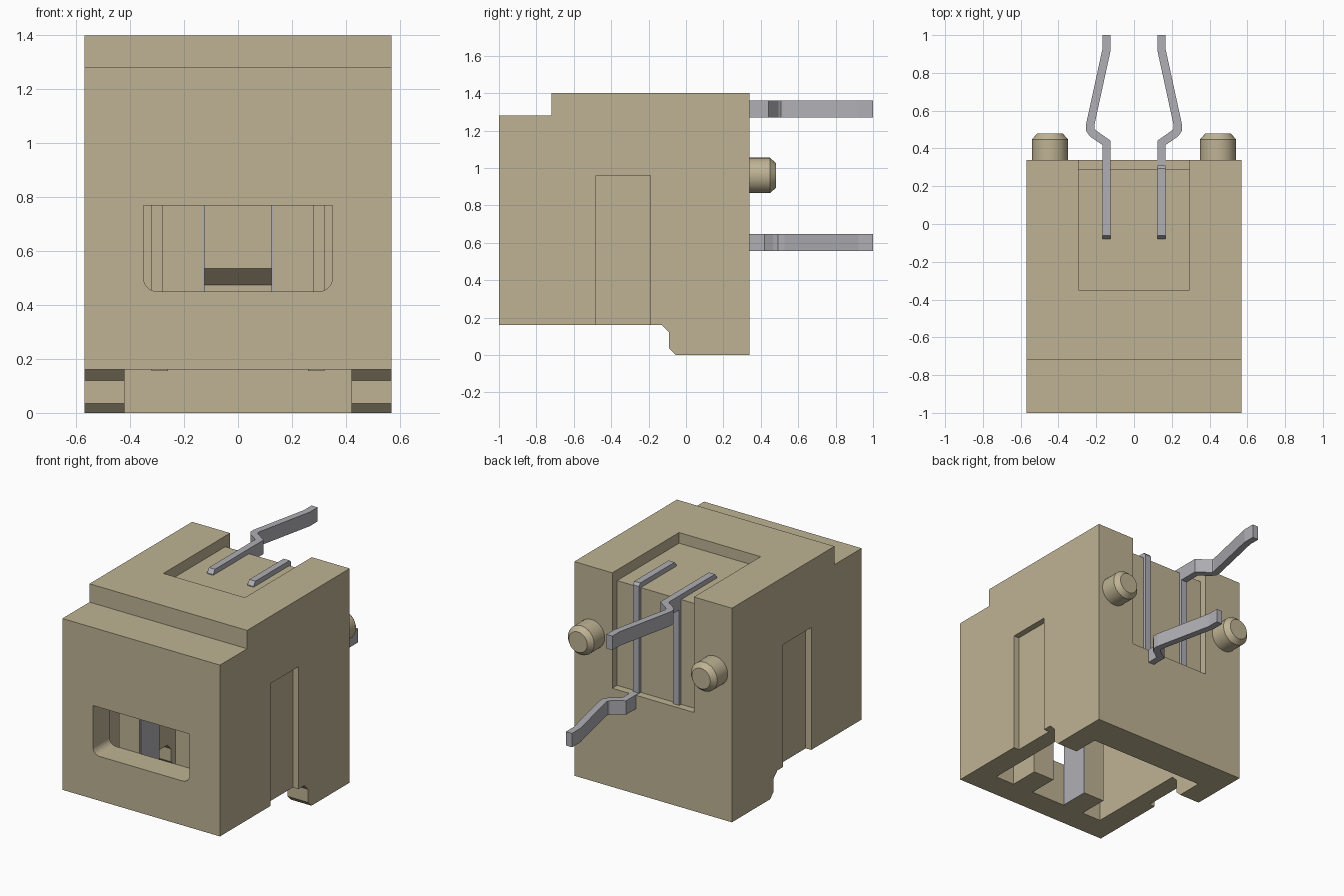
import bpy, bmesh, math
from mathutils import Vector

cube = bpy.data.objects.get("Cube")
if cube:
    bpy.data.objects.remove(cube, do_unlink=True)


def material(name, rgb):
    m = bpy.data.materials.new(name)
    m.use_nodes = True
    m.diffuse_color = (*rgb, 1)
    m.node_tree.nodes["Principled BSDF"].inputs["Base Color"].default_value = (*rgb, 1)
    return m


TAN = material("tan plastic", (0.52, 0.45, 0.295))
METAL = material("grey metal", (0.43, 0.43, 0.46))


def prism(name, pts, axis, lo, hi, mat):
    """Extrude a flat outline along an axis; outline uses the other two axes in order."""
    def place(p, d):
        v = list(p)
        v.insert(axis, d)
        return v
    bm = bmesh.new()
    ends = [[bm.verts.new(place(p, d)) for p in pts] for d in (lo, hi)]
    n = len(pts)
    bm.faces.new(ends[0])
    bm.faces.new(ends[1])
    for i in range(n):
        j = (i + 1) % n
        bm.faces.new((ends[0][i], ends[0][j], ends[1][j], ends[1][i]))
    bmesh.ops.recalc_face_normals(bm, faces=bm.faces)
    me = bpy.data.meshes.new(name)
    bm.to_mesh(me)
    bm.free()
    me.materials.append(mat)
    ob = bpy.data.objects.new(name, me)
    bpy.context.collection.objects.link(ob)
    return ob


def box(name, x, y, z, mat=TAN):
    return prism(name, [(x[0], y[0]), (x[1], y[0]), (x[1], y[1]), (x[0], y[1])], 2, z[0], z[1], mat)


def cut(target, cutter):
    cutter.hide_render = True
    mod = target.modifiers.new("cut", "BOOLEAN")
    mod.operation = "DIFFERENCE"
    mod.solver = "EXACT"
    mod.object = cutter
    bpy.context.view_layer.objects.active = target
    bpy.ops.object.modifier_apply(modifier=mod.name)
    bpy.data.objects.remove(cutter, do_unlink=True)


def strip(name, path, t, z):
    """Bent flat strip: offset a plan path to both sides and extrude it in z."""
    path = [Vector(p) for p in path]
    left, right = [], []
    for i, p in enumerate(path):
        a = (p - path[i - 1]).normalized() if i else (path[1] - p).normalized()
        b = (path[i + 1] - p).normalized() if i < len(path) - 1 else a
        d = (a + b).normalized()
        off = Vector((-d.y, d.x)) * (t / 2 / max(0.5, d.dot(a)))
        left.append(tuple(p + off))
        right.append(tuple(p - off))
    return prism(name, left + right[::-1], 2, z[0], z[1], METAL)


# Housing from its side profile
body = prism("housing", [(-1, 0.16), (-1, 1.28), (-0.72, 1.28), (-0.72, 1.4), (0.34, 1.4), (0.34, 0),
                         (-0.055, 0), (-0.09, 0.035), (-0.09, 0.12), (-0.13, 0.16)], 0, -0.57, 0.57, TAN)

# Plug cavity open at the bottom
cut(body, box("cavity_cutter", (-0.42, 0.42), (-0.83, 0.12), (-0.2, 0.96)))

# Front window with rounded lower corners
R = 0.05
window = [(-0.35, 0.77)]
for cx, start in ((-0.35 + R, 180), (0.35 - R, 270)):
    for k in range(7):
        a = math.radians(start + 15 * k)
        window.append((cx + R * math.cos(a), 0.45 + R + R * math.sin(a)))
window.append((0.35, 0.77))
cut(body, prism("window_cutter", window, 1, -1.2, -0.7, TAN))

# Recess over the top and down the back
cut(body, prism("recess_cutter", [(-0.35, 1.6), (-0.35, 1.33), (0.29, 1.33), (0.29, 0.645),
                                  (0.6, 0.645), (0.6, 1.6)], 0, -0.295, 0.295, TAN))

# Shallow slots in both sides
for s in (-1, 1):
    cut(body, box("slot_cutter", sorted((s * 0.53, s * 0.7)), (-0.48, -0.19), (0.05, 0.96)))

for s, side in ((1, "left"), (-1, "right")):
    def span(a, b):
        return sorted((s * a, s * b))
    # Guide pillars behind the window, with contact plates on the inner faces
    box(side + "_guide_pillar", span(0.132, 0.28), (-0.83, -0.63), (0.16, 0.965))
    box(side + "_contact_plate", span(0.125, 0.132), (-0.825, -0.63), (0.16, 0.96), METAL)
    # Ribs on the rear cavity wall
    box(side + "_rear_rib", span(0.26, 0.32), (0.08, 0.13), (0.155, 0.965))

    # Chamfered locating pegs on the back
    profile = [(0.30, 0.095), (0.448, 0.095), (0.48, 0.067)]
    bm = bmesh.new()
    N = 32
    rings = [[bm.verts.new((s * 0.445 + r * math.cos(2 * math.pi * k / N), y,
                            0.96 + r * math.sin(2 * math.pi * k / N))) for k in range(N)]
             for y, r in profile]
    for r0, r1 in zip(rings, rings[1:]):
        for k in range(N):
            bm.faces.new((r0[k], r0[(k + 1) % N], r1[(k + 1) % N], r1[k]))
    bm.faces.new(rings[0])
    bm.faces.new(rings[-1])
    bmesh.ops.recalc_face_normals(bm, faces=bm.faces)
    me = bpy.data.meshes.new(side + "_peg")
    bm.to_mesh(me)
    bm.free()
    me.materials.append(TAN)
    peg = bpy.data.objects.new(side + "_peg", me)
    bpy.context.collection.objects.link(peg)
    bpy.ops.object.select_all(action="DESELECT")
    peg.select_set(True)
    bpy.context.view_layer.objects.active = peg
    bpy.ops.object.shade_smooth_by_angle(angle=math.radians(30))

    # Top strip and vertical leg of each pin
    x = span(0.124, 0.168)
    prism(side + "_pin_bar", [(-0.08, 1.3), (-0.08, 1.335), (-0.06, 1.362), (0.295, 1.362), (0.31, 1.345),
                              (0.31, 0.57), (0.22, 0.57), (0.22, 1.27), (-0.06, 1.27)],
          0, x[0], x[1], METAL)
    # Kinked tail of each pin: one high, one low
    z = (0.557, 0.648) if s > 0 else (1.27, 1.362)
    tail = [(0.146, 0.25), (0.146, 0.43), (0.218, 0.48), (0.232, 0.5), (0.232, 0.525),
            (0.146, 0.92), (0.146, 1.0)]
    strip(side + "_pin_tail", [(s * px, py) for px, py in tail], 0.044, z)

# Sloped stop on the rear cavity wall
prism("rear_stop", [(0.13, 0.465), (0.05, 0.535), (0.05, 0.965), (0.13, 0.965)], 0, -0.2, 0.2, TAN)
